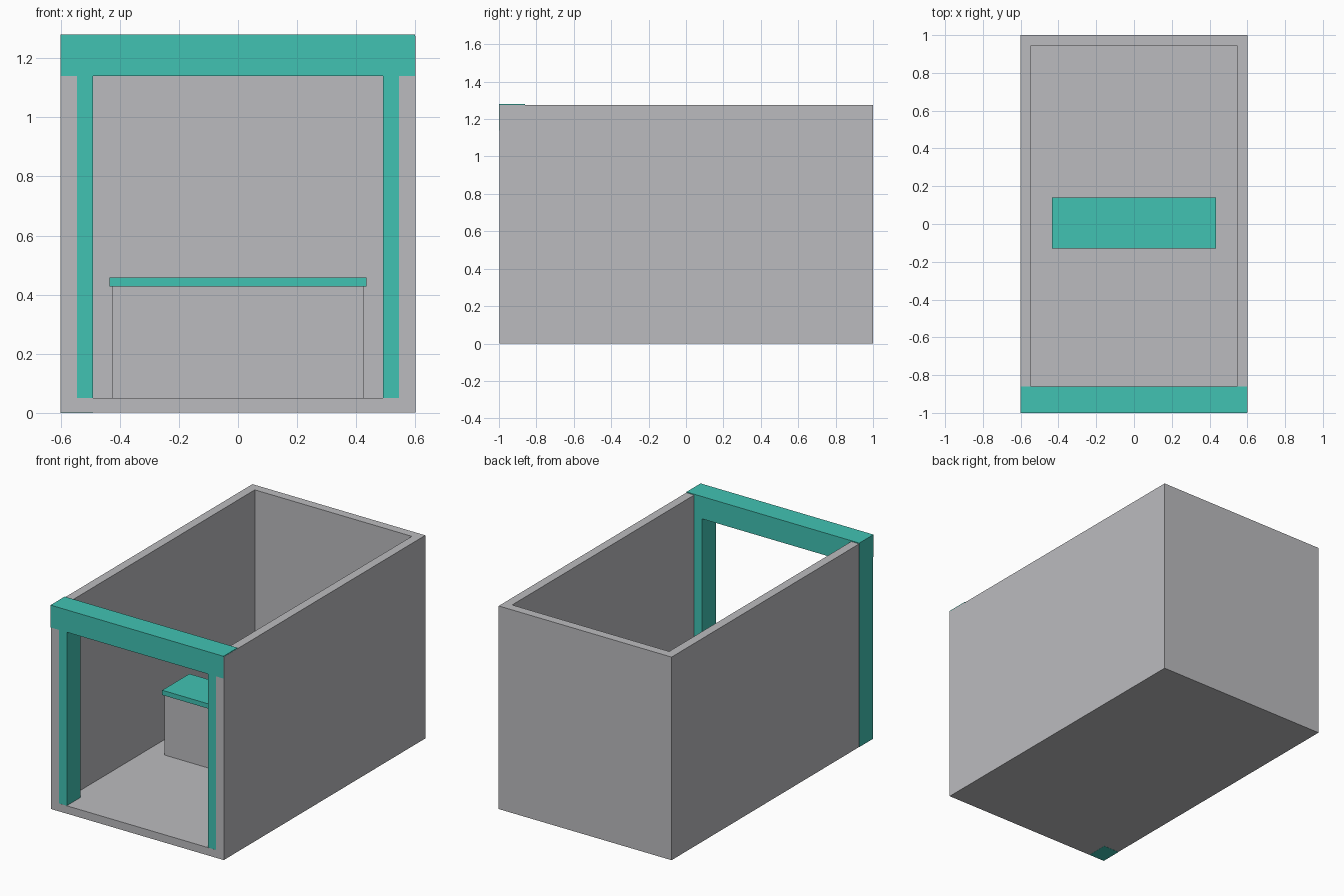
import bpy
from mathutils import Vector

cube = bpy.data.objects.get("Cube")
if cube:
    bpy.data.objects.remove(cube, do_unlink=True)


def material(name, color):
    mat = bpy.data.materials.new(name)
    mat.use_nodes = True
    mat.diffuse_color = (*color, 1)
    mat.node_tree.nodes["Principled BSDF"].inputs["Base Color"].default_value = (*color, 1)
    return mat


gray = material("light gray", (0.5, 0.5, 0.52))
teal = material("teal", (0.053, 0.54, 0.45))


def box(name, low, high, mat):
    """Flat-sided box between two opposite corners."""
    low, high = Vector(low), Vector(high)
    bpy.ops.mesh.primitive_cube_add(size=1)
    obj = bpy.context.object
    obj.name = name
    for v in obj.data.vertices:
        v.co = (low + high) / 2 + v.co * (high - low)
    obj.data.materials.append(mat)
    return obj


W, FRONT, BACK = 0.6, -0.998, 1.0
WALL, FLOOR, TOP = 0.055, 0.05, 1.275
EPS = 0.0008          # keeps flush faces from coinciding
DEPTH = -0.86         # rear of the entrance frame

# Open-topped room shell
box("floor", (-W, FRONT, EPS), (W, BACK, FLOOR), gray)
box("back_wall", (WALL - W, BACK - WALL, FLOOR), (W - WALL, BACK, TOP), gray)
box("right_wall", (-W, FRONT, FLOOR), (WALL - W, BACK, TOP), gray)
box("left_wall", (W - WALL, FRONT, FLOOR), (W, BACK, TOP), gray)

# Entrance frame: the right post is clad outside, the left one sits within its wall
box("right_post", (-W - EPS, FRONT + EPS, 0), (-0.49, DEPTH, 1.15), teal)
box("left_post", (0.49, FRONT + EPS, 2 * EPS), (W - EPS, DEPTH, 1.15), teal)
box("entrance_beam", (-W - EPS, -1, 1.14), (W - EPS, DEPTH, 1.28), teal)

# Counter
box("counter_body", (-0.425, -0.12, FLOOR), (0.425, 0.13, 0.428), gray)
box("counter_top", (-0.435, -0.13, 0.428), (0.435, 0.14, 0.458), teal)
